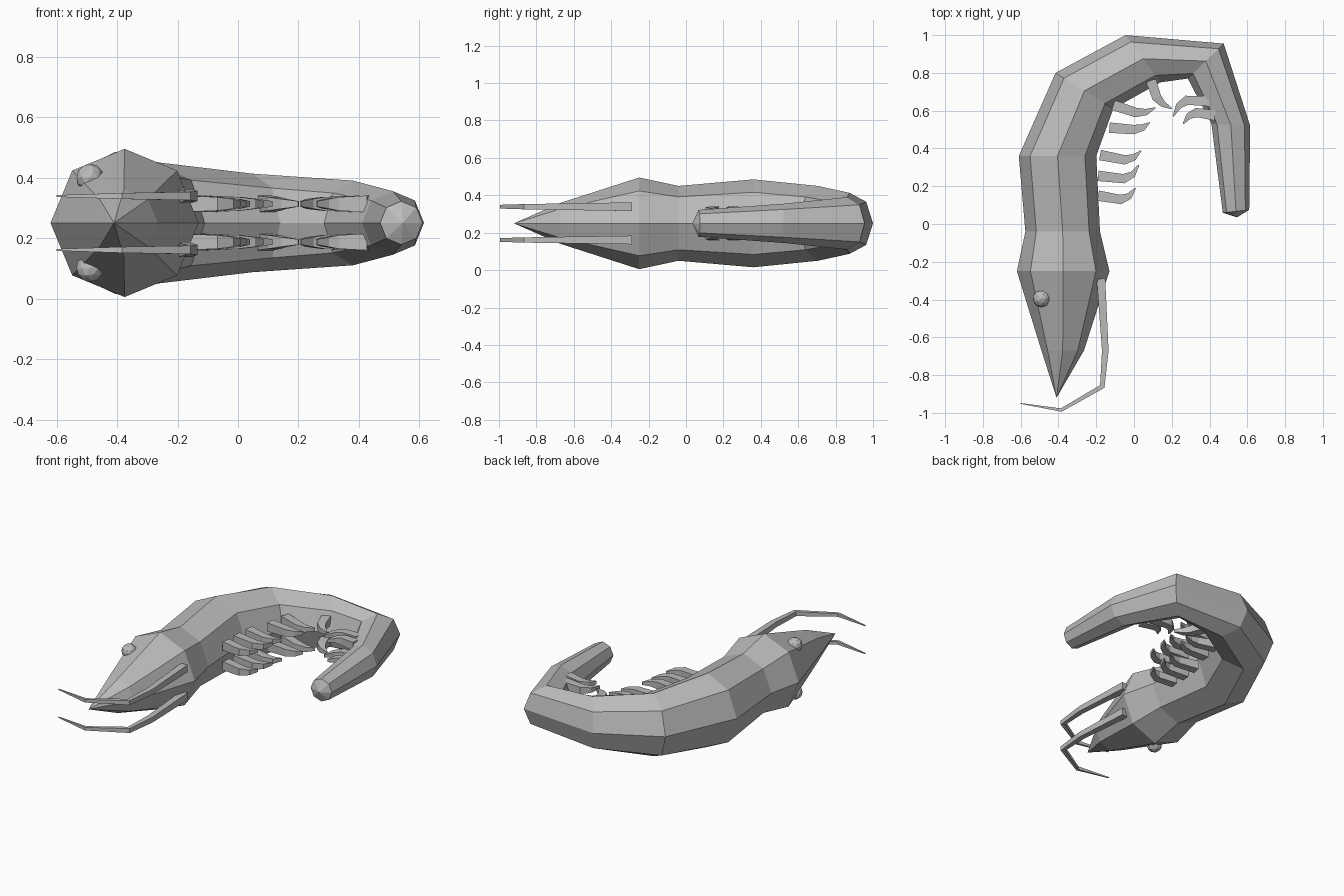
import bpy
import bmesh
import math
from mathutils import Vector

if "Cube" in bpy.data.objects:
    bpy.data.objects.remove(bpy.data.objects["Cube"])

MID = 0.25  # height of the body's plane of symmetry

shell = bpy.data.materials.new("shell_grey")
shell.use_nodes = True
shell.diffuse_color = (0.5, 0.5, 0.5, 1)
shell.node_tree.nodes["Principled BSDF"].inputs["Base Color"].default_value = (0.5, 0.5, 0.5, 1)


def finish(bm, name, mirrored=False):
    """Turn a bmesh into an object, optionally mirrored across the body plane."""
    bmesh.ops.recalc_face_normals(bm, faces=bm.faces)
    mesh = bpy.data.meshes.new(name)
    bm.to_mesh(mesh)
    bm.free()
    mesh.materials.append(shell)
    obj = bpy.data.objects.new(name, mesh)
    obj.location.z = MID
    bpy.context.collection.objects.link(obj)
    if mirrored:
        mod = obj.modifiers.new("Mirror", 'MIRROR')
        mod.use_axis = (False, False, True)
        mod.use_mirror_merge = False
    return obj


def loft(bm, rings):
    """Skin a list of rings; a ring with one point becomes a fan tip."""
    loops = [[bm.verts.new(p) for p in ring] for ring in rings]
    for a, b in zip(loops, loops[1:]):
        n = max(len(a), len(b))
        for i in range(n):
            j = (i + 1) % n
            quad = [a[i % len(a)], a[j % len(a)], b[j % len(b)], b[i % len(b)]]
            bm.faces.new(list(dict.fromkeys(quad)))
    for end in (loops[0], loops[-1]):
        if len(end) > 2:
            bm.faces.new(end)


def octagon(outer, inner, half):
    """Eight-sided ring spanning two points in plan, with a half height."""
    a, b = Vector((*outer, 0)), Vector((*inner, 0))
    centre, arm = (a + b) / 2, (a - b) / 2
    angles = [math.tau * i / 8 for i in range(8)]
    return [centre + arm * math.cos(t) + Vector((0, 0, half * math.sin(t))) for t in angles]


def strip(bm, path, widths, heights, z):
    """Tapering four-sided limb along a plan path."""
    pts = [Vector((x, y, z)) for x, y in path]
    rings = []
    for i, p in enumerate(pts):
        before = (p - pts[i - 1]).normalized() if i else Vector()
        after = (pts[i + 1] - p).normalized() if i < len(pts) - 1 else Vector()
        d = (before + after).normalized()
        side = Vector((-d.y, d.x, 0)) * widths[i] / 2
        up = Vector((0, 0, heights[i] / 2))
        rings.append([p + side + up, p - side + up, p - side - up, p + side - up])
    loft(bm, rings)


# Curled body: back point, belly point, half height for each segment
stations = [
    ((-.49, -.67), (-.265, -.67), .11),
    ((-.62, -.25), (-.13, -.25), .245),
    ((-.575, -.04), (-.18, -.04), .20),
    ((-.61, .36), (-.20, .36), .235),
    ((-.415, .80), (-.11, .61), .20),
    ((-.045, 1.0), (.14, .75), .163),
    ((.475, .955), (.285, .77), .14),
    ((.615, .52), (.41, .53), .105),
    ((.61, .075), (.47, .06), .072),
]
bm = bmesh.new()
loft(bm, [[(-.41, -.92, 0)]] + [octagon(*s) for s in stations] + [[(.545, .035, 0)]])
finish(bm, "body")

# Eyes, half sunk in the head
bm = bmesh.new()
bmesh.ops.create_icosphere(bm, subdivisions=2, radius=.046)
bmesh.ops.translate(bm, vec=(-.49, -.395, .15), verts=bm.verts)
finish(bm, "eyes", True)

# Antennae
bm = bmesh.new()
strip(bm, [(-.175, -.29), (-.152, -.67), (-.168, -.86), (-.385, -.985), (-.60, -.95)],
      [.045, .035, .027, .018, .004], [.046, .034, .028, .02, .006], .089)
finish(bm, "antennae", True)

# Swimming legs: root, bend, tip
legs = [
    ((-.19, .15), (-.07, .13), (.008, .19)),
    ((-.19, .255), (-.055, .24), (.025, .312)),
    ((-.18, .365), (-.05, .34), (.037, .388)),
    ((-.13, .51), (0, .50), (.083, .537)),
    ((-.11, .63), (.01, .59), (.113, .615)),
    ((.09, .76), (.12, .67), (.2, .61)),
    ((.40, .65), (.28, .655), (.208, .57)),
    ((.43, .575), (.33, .59), (.26, .53)),
]
bm = bmesh.new()
for root, bend, tip in legs:
    a, b, c = (Vector(p) for p in (root, bend, tip))
    knee = b + (c - b) * .5 + (b - (a + c) / 2) * .3
    strip(bm, [a, b, knee, c], [.055, .05, .034, .006], [.055, .045, .032, .018], .063)
finish(bm, "swimming_legs", True)
